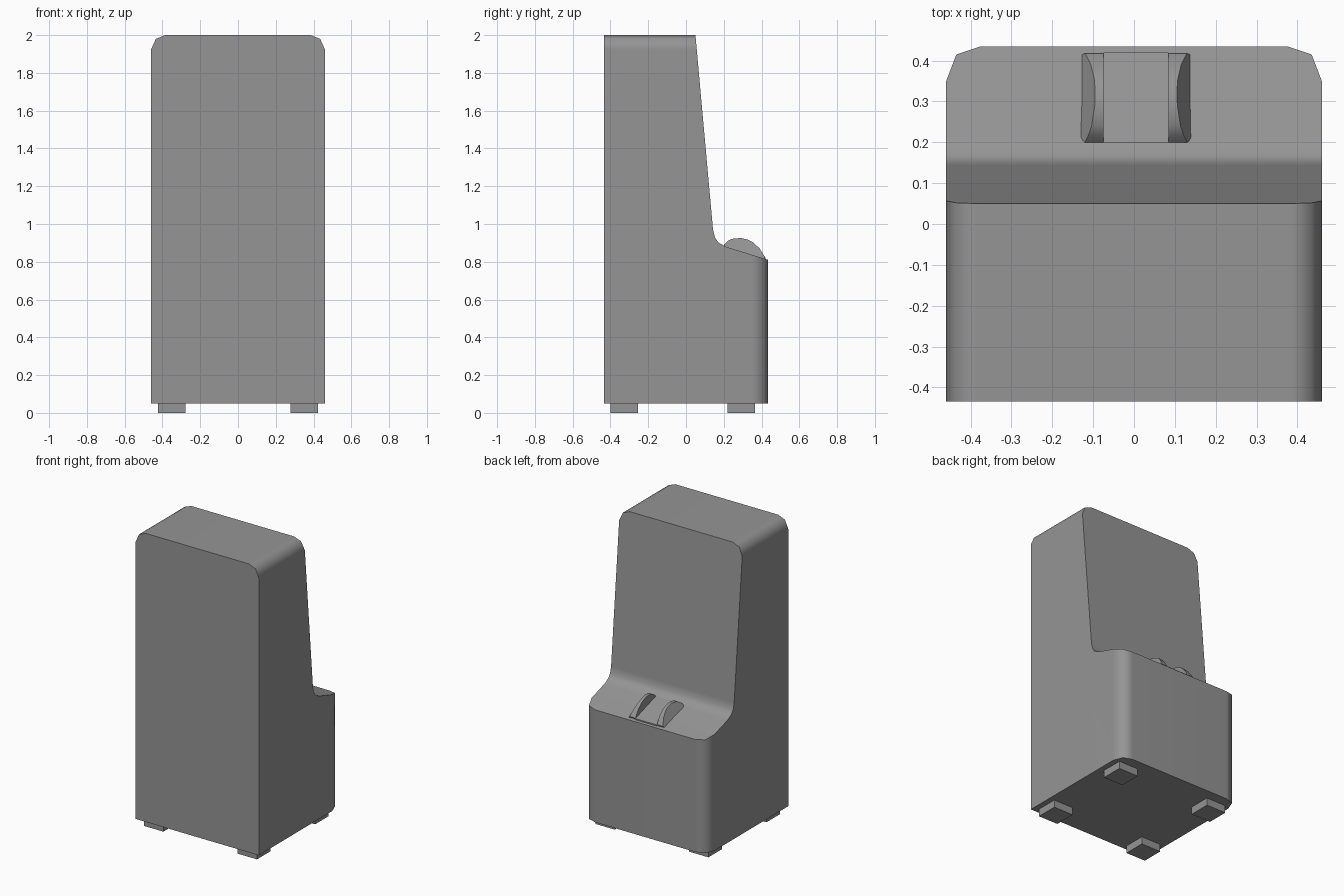
import bpy, bmesh, math
from mathutils import Vector

default = bpy.data.objects.get("Cube")
if default:
    bpy.data.objects.remove(default, do_unlink=True)

grey = bpy.data.materials.new("mid grey")
grey.use_nodes = True
COLOUR = (0.3, 0.3, 0.3, 1)
grey.diffuse_color = COLOUR
grey.node_tree.nodes["Principled BSDF"].inputs["Base Color"].default_value = COLOUR


def finish(name, bm):
    bmesh.ops.recalc_face_normals(bm, faces=bm.faces)
    mesh = bpy.data.meshes.new(name)
    bm.to_mesh(mesh)
    bm.free()
    mesh.materials.append(grey)
    obj = bpy.data.objects.new(name, mesh)
    bpy.context.collection.objects.link(obj)
    return obj


def prism(name, outline, axis, start, end):
    """Extrude a 2D outline along x, y or z (0, 1, 2)."""
    bm = bmesh.new()
    verts = []
    for a, b in outline:
        co = [a, b]
        co.insert(axis, start)
        verts.append(bm.verts.new(co))
    face = bm.faces.new(verts)
    moved = bmesh.ops.extrude_face_region(bm, geom=[face])["geom"]
    shift = Vector((0, 0, 0))
    shift[axis] = end - start
    bmesh.ops.translate(bm, vec=shift, verts=[v for v in moved if isinstance(v, bmesh.types.BMVert)])
    return finish(name, bm)


def mirrored(half):
    return half + [(-a, b) for a, b in reversed(half)]


def activate(obj):
    bpy.ops.object.select_all(action='DESELECT')
    obj.select_set(True)
    bpy.context.view_layer.objects.active = obj


def smooth(obj, degrees):
    activate(obj)
    bpy.ops.object.shade_smooth_by_angle(angle=math.radians(degrees))


# Stepped body: side profile trimmed by rounded front and plan outlines
body = prism("body", [(-0.6, 0.05), (-0.6, 2.2), (0.032, 2.2), (0.143, 0.97),
                      (0.153, 0.93), (0.17, 0.903), (0.21, 0.88),
                      (0.6, 0.759), (0.6, 0.05)], 0, -1, 1)
front_trim = prism("front_trim", mirrored([(0.46, -0.2), (0.46, 1.925), (0.435, 1.98), (0.385, 2.0)]),
                   1, -1, 1)
plan_trim = prism("plan_trim", mirrored([(0.5, -0.435), (0.5, 0.246), (0.435, 0.415), (0.375, 0.435)]),
                  2, -1, 3)
for trim in (front_trim, plan_trim):
    trim.hide_render = True
    cut = body.modifiers.new("trim", 'BOOLEAN')
    cut.operation = 'INTERSECT'
    cut.solver = 'EXACT'
    cut.object = trim
    activate(body)
    bpy.ops.object.modifier_apply(modifier=cut.name)
    bpy.data.objects.remove(trim, do_unlink=True)
smooth(body, 60)
weighted = body.modifiers.new("flat_faces", 'WEIGHTED_NORMAL')
weighted.keep_sharp = True


# Cradle on the sloping shelf: low plate between two curved cheeks
def shelf(y):
    return 0.88 - 0.31 * (y - 0.21)


MIDDLE = 0.005
prism("cradle_plate", [(y, shelf(y) + h) for y, h in
                       ((0.2, -0.02), (0.2, 0.008), (0.42, 0.008), (0.42, -0.02))],
      0, MIDDLE - 0.08, MIDDLE + 0.08)

ARC = [(0.2, 0.89), (0.218, 0.908), (0.24, 0.921), (0.29, 0.926), (0.325, 0.918),
       (0.355, 0.903), (0.39, 0.87), (0.418, 0.825)]
for side, label in ((1, "left"), (-1, "right")):
    bm = bmesh.new()

    def point(x, y, z):
        return bm.verts.new((MIDDLE + side * x, y, z))

    inner = [point(0.08, y, z) for y, z in ARC]
    rim = [point(0.128 - 0.38 * max(z - shelf(y), 0), y, z) for y, z in ARC]
    ends = (0.21, 0.412)
    inner_base = [point(0.08, y, shelf(y) - 0.02) for y in ends]
    outer_base = [point(0.14, y, shelf(y) - 0.01) for y in ends]
    for i in range(len(ARC) - 1):
        bm.faces.new((inner[i], inner[i + 1], rim[i + 1], rim[i]))
    bm.faces.new(inner + inner_base[::-1])
    bm.faces.new(rim + outer_base[::-1])
    bm.faces.new((inner_base[0], inner_base[1], outer_base[1], outer_base[0]))
    for k, e in ((0, 0), (1, -1)):
        bm.faces.new((inner[e], rim[e], outer_base[k], inner_base[k]))
    smooth(finish(label + "_cradle_cheek", bm), 35)

# Four square feet
for x, x_name in ((0.35, "left"), (-0.35, "right")):
    for y, y_name in ((-0.328, "front"), (0.292, "back")):
        prism(f"{y_name}_{x_name}_foot",
              [(x + a * 0.073, y + b * 0.073) for a, b in ((-1, -1), (1, -1), (1, 1), (-1, 1))],
              2, 0, 0.055)
